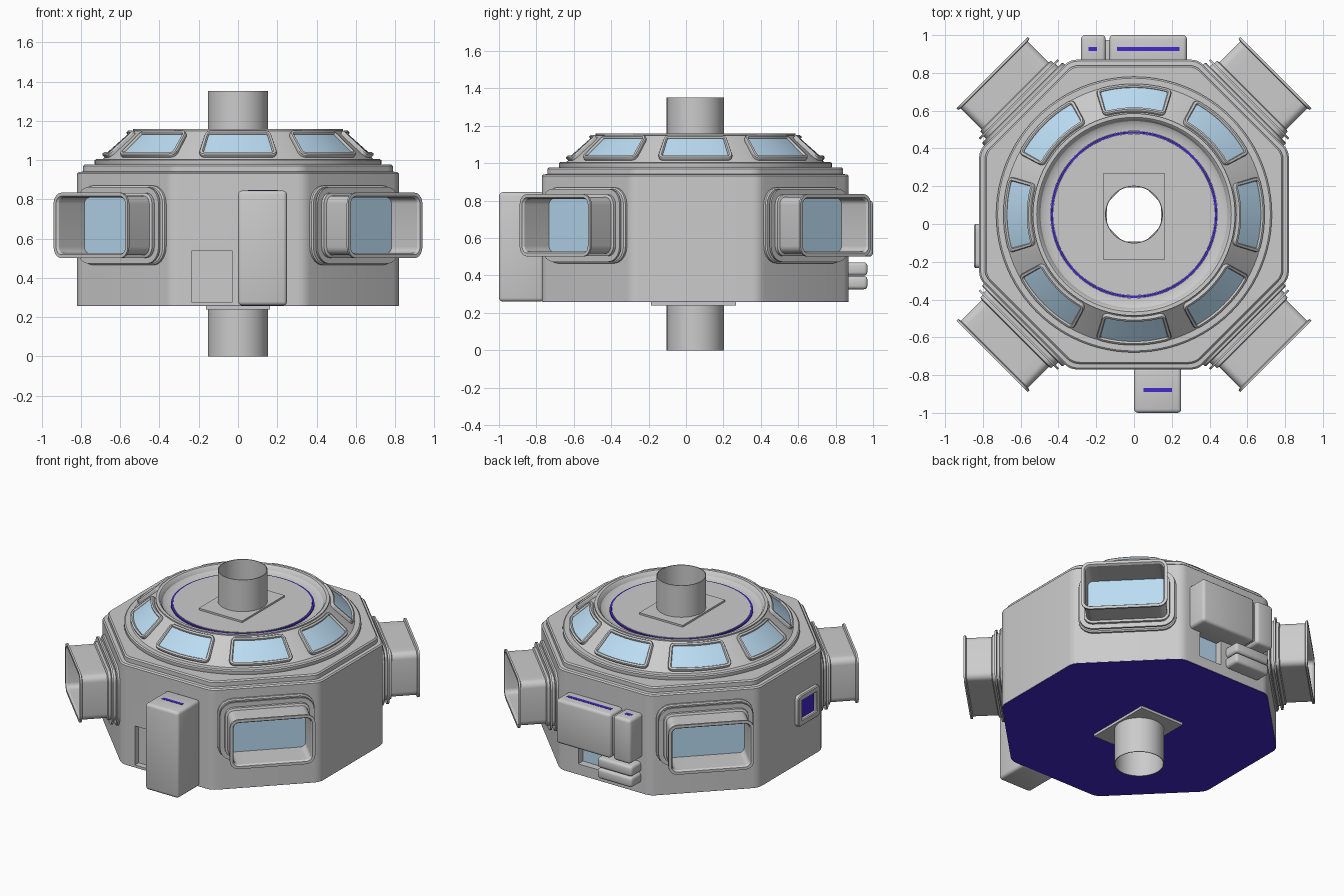
import bpy, bmesh, math
from math import cos, sin, radians, pi
from mathutils import Vector

if "Cube" in bpy.data.objects:
    bpy.data.objects.remove(bpy.data.objects["Cube"])

CY = 0.05  # module axis sits slightly behind the origin


def material(name, rgb):
    m = bpy.data.materials.new(name)
    m.diffuse_color = (*rgb, 1)
    m.use_nodes = True
    m.node_tree.nodes["Principled BSDF"].inputs["Base Color"].default_value = m.diffuse_color
    return m


GLASS = material("glass_blue", (0.5, 0.72, 0.9))
STRIP = material("deep_blue", (0.06, 0.02, 0.62))


def finish(name, bm, mat=None):
    bmesh.ops.remove_doubles(bm, verts=bm.verts, dist=1e-5)
    bmesh.ops.recalc_face_normals(bm, faces=bm.faces)
    me = bpy.data.meshes.new(name)
    bm.to_mesh(me)
    bm.free()
    ob = bpy.data.objects.new(name, me)
    bpy.context.collection.objects.link(ob)
    if mat:
        me.materials.append(mat)
    return ob


def loft(name, loops, mat=None, closed=True):
    """Skin equal-length loops; closed joins the last loop to the first."""
    bm = bmesh.new()
    vs = [[bm.verts.new(p) for p in lp] for lp in loops]
    n = len(vs[0])
    for i in range(len(vs) if closed else len(vs) - 1):
        a, b = vs[i], vs[(i + 1) % len(vs)]
        for j in range(n):
            k = (j + 1) % n
            bm.faces.new((a[j], a[k], b[k], b[j]))
    return finish(name, bm, mat)


def lathe(name, profile, n=72, mat=None):
    return loft(name, [[(r * cos(2 * pi * i / n), CY + r * sin(2 * pi * i / n), z)
                        for i in range(n)] for r, z in profile], mat)


def octagon(ap, z, rad=0.09, k=4):
    pts = []
    for i in range(8):
        c = radians(22.5 + 45 * i)
        d = (ap - rad) / cos(radians(22.5))
        for j in range(k + 1):
            t = c + radians(-22.5 + 45 * j / k)
            pts.append((d * cos(c) + rad * cos(t), CY + d * sin(c) + rad * sin(t), z))
    return pts


def bore(z, r=0.153):
    out = []
    for x, y, _ in octagon(0.82, 0):
        v = Vector((x, y - CY)).normalized() * r
        out.append((v.x, CY + v.y, z))
    return out


def rrect(a, b, r, k=5, sub=8):
    pts = []
    for sx, sy, t0 in ((1, 1, 0), (-1, 1, 90), (-1, -1, 180), (1, -1, 270)):
        for j in range(k + 1):
            t = radians(t0 + 90 * j / k)
            pts.append((sx * (a - r) + r * cos(t), sy * (b - r) + r * sin(t)))
        if t0 in (0, 180):  # subdivide long edges so they can follow a curve
            for j in range(1, sub):
                pts.append((sx * (a - r) * (1 - 2 * j / sub), sy * b))
    return pts


def panel(name, place, a, b, r, profile, mat=None):
    """Sweep (offset, height) steps round a rounded rectangle; 'fill' collapses to the centre line."""
    loops, last = [], 0
    for off, h, *fill in profile:
        pts = rrect(a + off, b + off, max(r + off, 0.004))
        loops.append([place(u, 0 if fill else v, h) for u, v in pts])
    return loft(name, loops, mat)


def pane(name, place, a, b, r, h, mat=GLASS, t=0.006):
    panel(name, place, a, b, r, [(0, h - t, 1), (0, h - t), (0, h), (0, h, 1)], mat)


def box(name, lo, hi, bevel=0.0, mat=None):
    bm = bmesh.new()
    bmesh.ops.create_cube(bm, size=1)
    for v in bm.verts:
        v.co = [(l + h) / 2 + c * (h - l) for l, h, c in zip(lo, hi, v.co)]
    if bevel:
        bmesh.ops.bevel(bm, geom=bm.edges[:], offset=bevel, segments=3,
                        profile=0.5, affect='EDGES')
    return finish(name, bm, mat)


# octagonal hull with stepped roof, bored through for the central pipe
hull = loft("hull", [bore(0.26), octagon(0.82, 0.26), octagon(0.82, 0.932), octagon(0.812, 0.94),
                     octagon(0.79, 0.942), octagon(0.79, 0.97), octagon(0.782, 0.978), bore(0.978)])
loft("hull_underside", [bore(0.257), octagon(0.818, 0.257), octagon(0.818, 0.262), bore(0.262)], STRIP)

# recesses cut into the front and back walls
for lo, hi in (((-0.235, -0.9, 0.275), (-0.03, -0.73, 0.54)),
               ((0.03, 0.82, 0.33), (0.2, 0.95, 0.52))):
    cutter = box("recess_cutter", lo, hi)
    cutter.hide_render = True
    mod = hull.modifiers.new("recess", 'BOOLEAN')
    mod.operation, mod.solver, mod.object = 'DIFFERENCE', 'EXACT', cutter
    bpy.context.view_layer.objects.active = hull
    bpy.ops.object.modifier_apply(modifier=mod.name)
    bpy.data.objects.remove(cutter)
box("back_recess_pane", (0.035, 0.815, 0.335), (0.195, 0.826, 0.515), 0, GLASS)

# sloping roof ring with dished, grooved deck
lathe("roof_ring", [(0.153, 0.97), (0.725, 0.97), (0.73, 0.98), (0.73, 1.0), (0.722, 1.006), (0.69, 1.006),
                    (0.53, 1.148), (0.535, 1.15), (0.535, 1.158), (0.515, 1.158), (0.505, 1.15),
                    (0.495, 1.13), (0.475, 1.118), (0.442, 1.116), (0.442, 1.1),
                    (0.428, 1.1), (0.428, 1.125), (0.153, 1.125)], 96)
lathe("deck_groove_ring", [(0.429, 1.1), (0.441, 1.1), (0.441, 1.122), (0.429, 1.122)], 96, STRIP)

# eight framed roof windows following the cone
for i in range(8):
    def roof(u, v, h, th=radians(45 * i)):
        r = 0.612 - 0.748 * v + 0.664 * h
        t = th + u / 0.625
        return (r * cos(t), CY + r * sin(t), 1.077 + 0.664 * v + 0.748 * h)
    panel(f"roof_window_frame_{i}", roof, 0.187, 0.093, 0.03,
          [(0, -0.01), (0, 0.014), (-0.004, 0.02), (-0.016, 0.02), (-0.02, 0.014), (-0.02, -0.01)])
    pane(f"roof_window_glass_{i}", roof, 0.168, 0.074, 0.012, 0.008)

# four diagonal window tunnels with flanges and an outer lip
for i in range(4):
    def bay(u, v, h, th=radians(45 + 90 * i)):
        return (h * cos(th) - u * sin(th), CY + h * sin(th) + u * cos(th), 0.668 + v)
    panel(f"bay_window_{i}", bay, 0.245, 0.145, 0.035,
          [(0.058, 0.80), (0.058, 0.832), (0.05, 0.838), (0.025, 0.838), (0.025, 0.856),
           (0.05, 0.856), (0.05, 0.868), (0.02, 0.868), (0.02, 0.885), (0.006, 0.89),
           (0.006, 1.045), (0.022, 1.05), (0.022, 1.062), (0.004, 1.062), (-0.004, 1.05),
           (-0.004, 0.80)])
    pane(f"bay_glass_{i}", bay, 0.243, 0.143, 0.033, 0.865)

# small framed hatch on the left wall


def left_wall(u, v, h):
    return (-0.82 - h, -0.117 + u, 0.625 + v)


panel("left_hatch_frame", left_wall, 0.117, 0.105, 0.025,
      [(0, -0.01), (0, 0.02), (-0.006, 0.026), (-0.035, 0.026), (-0.04, 0.02), (-0.04, -0.01)])
pane("left_hatch_panel", left_wall, 0.078, 0.066, 0.01, 0.004, STRIP)

# tall front locker
box("front_locker", (0.0, -1.0, 0.26), (0.25, -0.76, 0.845), 0.02)
box("front_locker_strip", (0.05, -0.89, 0.83), (0.2, -0.868, 0.847), 0, STRIP)

# back equipment boxes and the two ducts below them
box("back_unit_large", (-0.13, 0.8, 0.5), (0.28, 1.0, 0.8), 0.02).location.x = 0
box("back_unit_small", (-0.28, 0.8, 0.5), (-0.15, 1.0, 0.8), 0.02)
box("back_unit_spacer", (-0.16, 0.8, 0.52), (-0.12, 0.975, 0.78), 0.005)
box("back_large_strip", (-0.09, 0.915, 0.79), (0.24, 0.938, 0.802), 0, STRIP)
box("back_small_strip", (-0.24, 0.915, 0.79), (-0.195, 0.938, 0.802), 0, STRIP)
for n, z in (("lower", 0.326), ("upper", 0.4)):
    box(f"back_duct_{n}", (-0.27, 0.8, z), (-0.01, 0.97, z + 0.07), 0.018)

# open central pipe with rectangular collars above and below
lathe("central_pipe", [(0.153, 0), (0.153, 1.352), (0.148, 1.352), (0.148, 0)], 64)


def collar(name, z0, z1):
    n, loops = 64, []
    for z, sq in ((z0, 0), (z0, 1), (z1, 1), (z1, 0)):
        lp = []
        for i in range(n):
            t = 2 * pi * (i + 0.5) / n
            if sq:  # walk the rectangle edge
                s, f = divmod(i, n // 4)
                f = 2 * f / (n // 4) - 1
                x, y = ((1, f), (-f, 1), (-1, -f), (f, -1))[s]
                lp.append((x * 0.163, CY - 0.01 + y * 0.228, z))
            else:
                t = 2 * pi * i / n - pi / 4
                lp.append((0.153 * cos(t), CY + 0.153 * sin(t), z))
        loops.append(lp)
    loft(name, loops)


collar("top_collar", 1.12, 1.137)
collar("bottom_collar", 0.24, 0.258)

# smooth shading with sharp edges kept
for ob in bpy.context.scene.objects:
    ob.select_set(True)
bpy.context.view_layer.objects.active = hull
bpy.ops.object.shade_smooth_by_angle(angle=radians(30))
